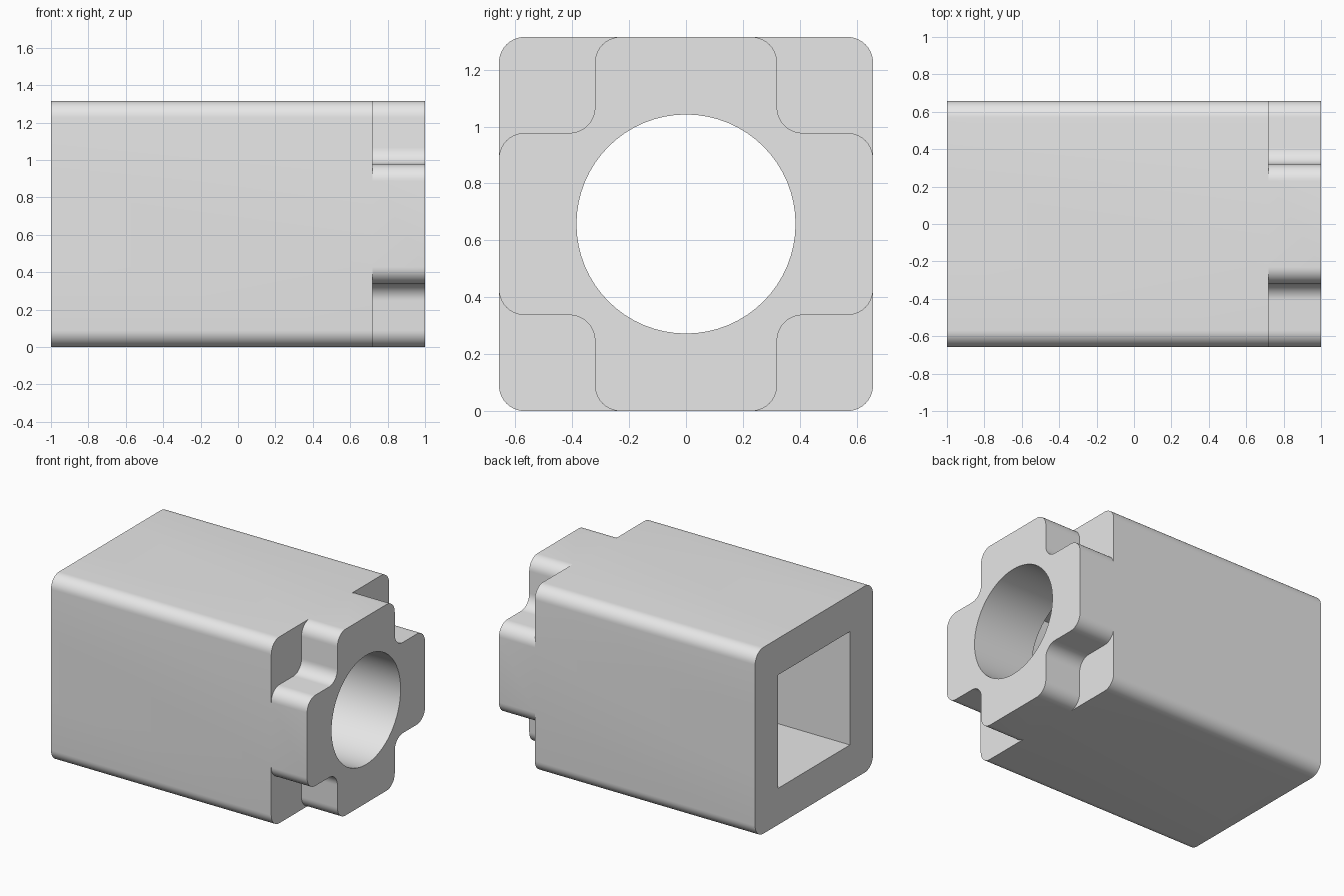
import bpy, bmesh
from math import cos, sin, radians, pi

cube = bpy.data.objects.get("Cube")
if cube:
    bpy.data.objects.remove(cube, do_unlink=True)

HALF = 0.6575        # half the outer width
ARM = 0.32           # half the width of a cross arm
R = 0.09             # fillet radius
BORE = 0.385         # radius of the round hole
CAVITY = 0.40        # half the width of the square hole
BACK, STEP, SHOULDER, FRONT = -1.0, 0.53, 0.72, 1.0


def arc(cx, cy, start, end, steps=10):
    angles = [radians(start + (end - start) * i / steps) for i in range(steps + 1)]
    return [(cx + R * cos(a), cy + R * sin(a)) for a in angles]


def turn(points, quarter):
    for _ in range(quarter):
        points = [(-b, a) for a, b in points]
    return points


def all_round(points):
    return [p for q in range(4) for p in turn(points, q)]


# Quarter outlines
edge = HALF - R
cross_quarter = (arc(edge, ARM - R, 0, 90)
                 + arc(ARM + R, ARM + R, 270, 180)
                 + arc(ARM - R, edge, 0, 90))
corner = arc(edge, edge, 0, 90)
square_quarter = [cross_quarter[0]] + corner + [cross_quarter[-1]]

cross = all_round(cross_quarter)
outer = all_round(square_quarter)
cavity = all_round([(CAVITY, CAVITY)])
bore = [(BORE * cos(2 * pi * i / 64), BORE * sin(2 * pi * i / 64)) for i in range(64)]

bm = bmesh.new()


def ring(points, x):
    return [bm.verts.new((x, y, z + HALF)) for y, z in points]


def tube(points, x0, x1):
    a, b = ring(points, x0), ring(points, x1)
    n = len(a)
    for i in range(n):
        j = (i + 1) % n
        bm.faces.new((a[i], a[j], b[j], b[i]))


def holed_cap(outline, hole, x):
    edges = []
    for points in (outline, hole):
        verts = ring(points, x)
        edges += [bm.edges.new((verts[i - 1], verts[i])) for i in range(len(verts))]
    bmesh.ops.triangle_fill(bm, edges=edges, use_beauty=True)


# Walls of the body, cross end and holes
tube(outer, BACK, SHOULDER)
tube(cross, SHOULDER, FRONT)
tube(cavity, BACK, STEP)
tube(bore, STEP, FRONT)

# Flat ends and the inner step
holed_cap(outer, cavity, BACK)
holed_cap(cavity, bore, STEP)
holed_cap(cross, bore, FRONT)

# Four corner shoulders
for q in range(4):
    bm.faces.new(ring(turn(cross_quarter + corner[::-1], q), SHOULDER))

bmesh.ops.remove_doubles(bm, verts=bm.verts, dist=0.0001)
bmesh.ops.recalc_face_normals(bm, faces=bm.faces)

mesh = bpy.data.meshes.new("socket_block")
bm.to_mesh(mesh)
bm.free()
block = bpy.data.objects.new("socket_block", mesh)
bpy.context.collection.objects.link(block)

# Plain grey
grey = bpy.data.materials.new("light_grey")
grey.use_nodes = True
colour = (0.8, 0.8, 0.8, 1.0)
grey.diffuse_color = colour
grey.node_tree.nodes["Principled BSDF"].inputs["Base Color"].default_value = colour
mesh.materials.append(grey)

bpy.context.view_layer.objects.active = block
block.select_set(True)
bpy.ops.object.shade_smooth_by_angle(angle=radians(30))
